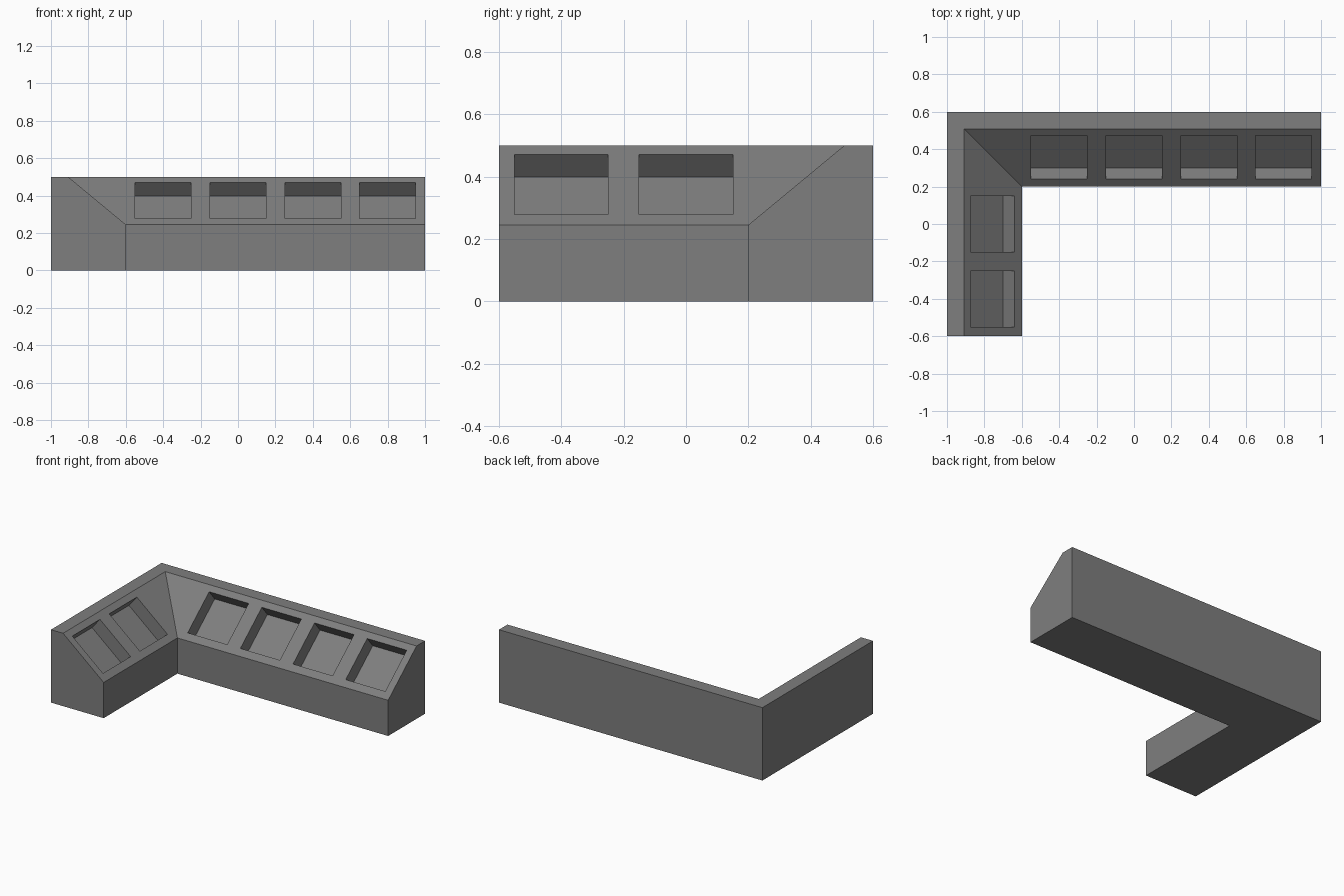
import bpy, bmesh
from math import atan2
from mathutils import Matrix, Vector

old = bpy.data.objects.get("Cube")
if old:
    bpy.data.objects.remove(old, do_unlink=True)

grey = bpy.data.materials.new("mid grey")
grey.use_nodes = True
colour = (0.21, 0.21, 0.21, 1)
grey.diffuse_color = colour
grey.node_tree.nodes["Principled BSDF"].inputs["Base Color"].default_value = colour


def make_object(name, bm):
    bmesh.ops.recalc_face_normals(bm, faces=bm.faces)
    mesh = bpy.data.meshes.new(name)
    bm.to_mesh(mesh)
    bm.free()
    mesh.materials.append(grey)
    obj = bpy.data.objects.new(name, mesh)
    bpy.context.collection.objects.link(obj)
    return obj


# L-shaped console: one cross-section swept round a mitred corner
BACK, LOW, HIGH, DEPTH = 0.092, 0.245, 0.5, 0.4
profile = [(0, 0), (0, HIGH), (BACK, HIGH), (DEPTH, LOW), (DEPTH, 0)]
bm = bmesh.new()
rings = [
    [bm.verts.new((1, 0.6 - t, z)) for t, z in profile],
    [bm.verts.new((-1 + t, 0.6 - t, z)) for t, z in profile],
    [bm.verts.new((-1 + t, -0.6, z)) for t, z in profile],
]
for a, b in zip(rings, rings[1:]):
    for i in range(len(profile)):
        j = (i + 1) % len(profile)
        bm.faces.new((a[i], a[j], b[j], b[i]))
bm.faces.new(rings[0])
bm.faces.new(rings[2])
console = make_object("console_desk", bm)

# Rectangular recesses sunk square to the sloping panel
SINK = 0.094
slope = Vector((0, DEPTH - BACK, HIGH - LOW))
up = slope.normalized()
tilt = Matrix.Rotation(atan2(slope.z, slope.y), 4, "X")
start, end = up * (0.04 / up.y), up * (0.273 / up.y)
middle = Vector((0, 0.6 - DEPTH, LOW)) + (start + end) / 2
size = Matrix.Diagonal((0.3, (end - start).length, SINK * 2, 1))
bm = bmesh.new()


def add_recess(placement):
    bmesh.ops.create_cube(bm, size=1, matrix=placement @ tilt @ size)


for x in (-0.4, 0, 0.4, 0.8):
    add_recess(Matrix.Translation((x, middle.y, middle.z)))
turn = Matrix.Rotation(atan2(1, 0), 4, "Z")
for y in (-0.4, 0):
    add_recess(Matrix.Translation((-0.4 - middle.y, y, middle.z)) @ turn)
cutter = make_object("recess_cutter", bm)
cutter.hide_render = True

# Cut the recesses and keep the finished mesh
cut = console.modifiers.new("recesses", "BOOLEAN")
cut.operation = "DIFFERENCE"
cut.solver = "EXACT"
cut.object = cutter
graph = bpy.context.evaluated_depsgraph_get()
finished = bpy.data.meshes.new_from_object(console.evaluated_get(graph))
console.modifiers.clear()
console.data = finished
bpy.data.objects.remove(cutter, do_unlink=True)
